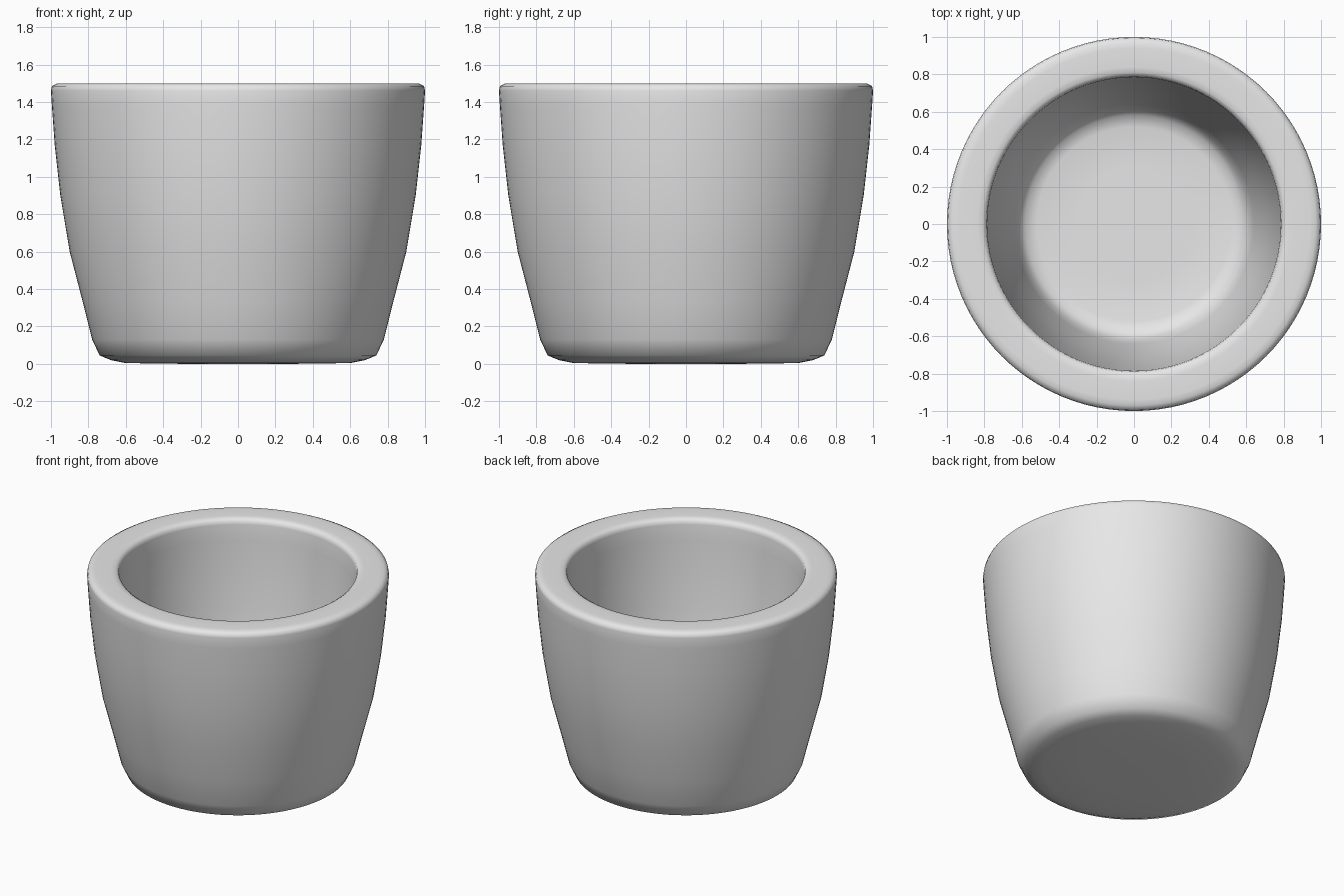
import bpy, bmesh, math

if "Cube" in bpy.data.objects:
    bpy.data.objects.remove(bpy.data.objects["Cube"])

SEGMENTS = 96

# one plain light grey for the whole cup
grey = bpy.data.materials.new("light grey")
grey.diffuse_color = (0.8, 0.8, 0.8, 1)
grey.use_nodes = True
grey.node_tree.nodes["Principled BSDF"].inputs["Base Color"].default_value = grey.diffuse_color

# radius, height: underside, outer wall, rounded rim, inner wall, floor
profile = [
    (0.30, 0.0), (0.60, 0.004), (0.68, 0.02), (0.74, 0.045), (0.78, 0.13),
    (0.83, 0.33), (0.90, 0.60), (0.95, 0.90), (0.98, 1.17), (0.995, 1.38),
    (1.00, 1.46), (0.995, 1.485), (0.97, 1.498), (0.94, 1.50),
    (0.84, 1.50), (0.81, 1.498), (0.79, 1.485), (0.785, 1.46),
    (0.78, 1.35), (0.765, 1.15), (0.74, 0.90), (0.70, 0.62),
    (0.64, 0.35), (0.615, 0.26), (0.58, 0.215), (0.52, 0.20), (0.30, 0.20),
]


def lathe(name, points, material):
    """Spin a profile round z, closing both ends at the axis."""
    bm = bmesh.new()
    rings = []
    for r, z in points:
        ring = []
        for i in range(SEGMENTS):
            a = 2 * math.pi * i / SEGMENTS
            ring.append(bm.verts.new((r * math.cos(a), r * math.sin(a), z)))
        rings.append(ring)
    for low, high in zip(rings, rings[1:]):
        for i in range(SEGMENTS):
            j = (i + 1) % SEGMENTS
            bm.faces.new((low[i], low[j], high[j], high[i]))
    for ring, z in ((rings[0][::-1], points[0][1]), (rings[-1], points[-1][1])):
        centre = bm.verts.new((0, 0, z))
        for i in range(SEGMENTS):
            bm.faces.new((ring[i], ring[(i + 1) % SEGMENTS], centre))
    bmesh.ops.recalc_face_normals(bm, faces=bm.faces)
    mesh = bpy.data.meshes.new(name)
    bm.to_mesh(mesh)
    bm.free()
    mesh.materials.append(material)
    mesh.shade_smooth()
    obj = bpy.data.objects.new(name, mesh)
    bpy.context.collection.objects.link(obj)
    return obj


# thick-walled hollow cup
lathe("cup", profile, grey)
